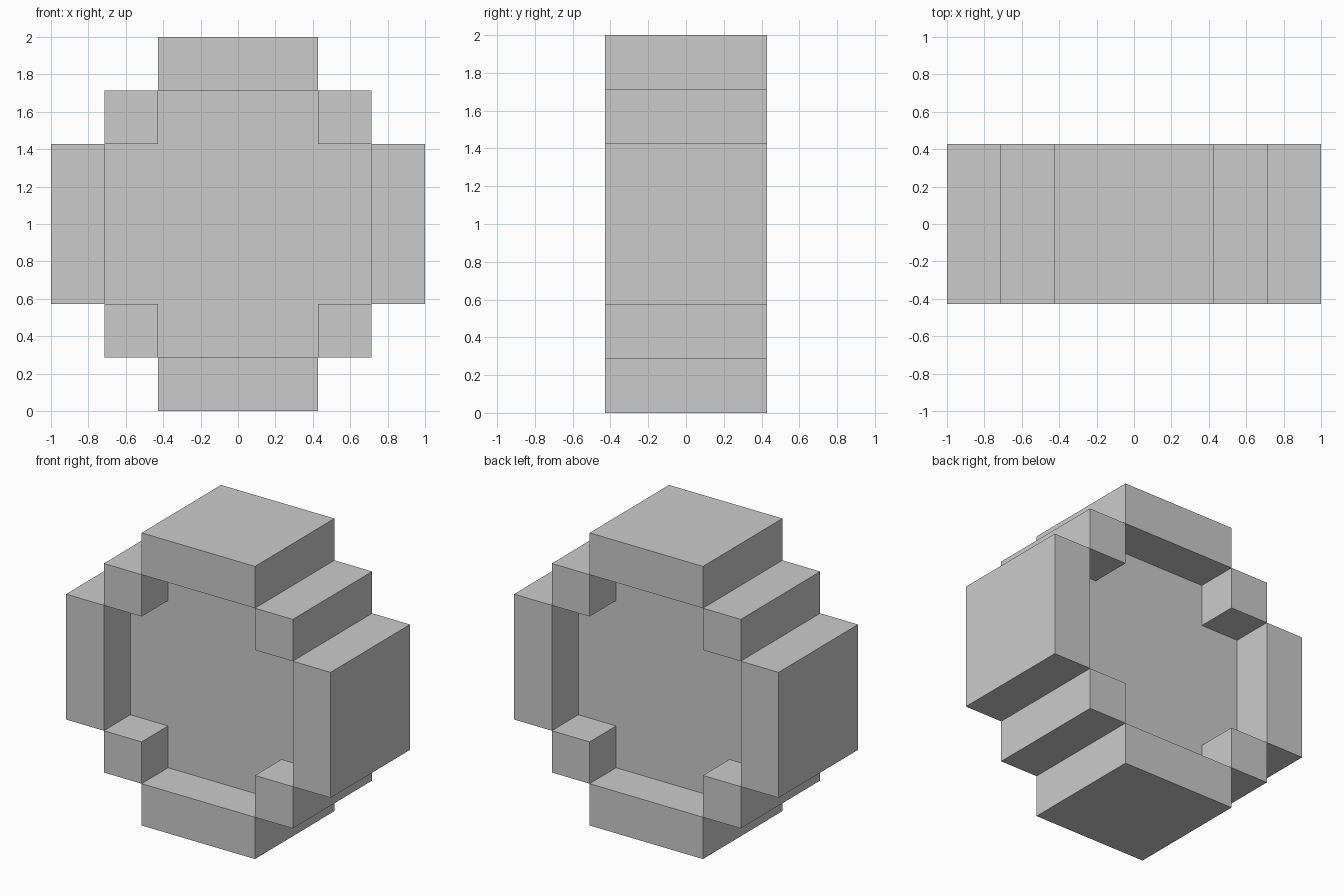
import bpy, bmesh
from mathutils import Vector

if "Cube" in bpy.data.objects:
    bpy.data.objects.remove(bpy.data.objects["Cube"])

U = 2 / 7  # block size: the disc is 7 x 3 x 7 blocks

# Half-width in blocks of the whole disc and of its recessed faces, by |row|
OUTER = {0: 3, 1: 3, 2: 2, 3: 1}
RECESS = {0: 2, 1: 2, 2: 1, 3: -1}


def solid(x, y, z):
    """Middle layer is the full stepped disc; outer layers keep only the rim."""
    if abs(y) > 1 or abs(z) > 3 or abs(x) > OUTER[abs(z)]:
        return False
    return y == 0 or abs(x) > RECESS[abs(z)]


def add_face(bm, cell, axis, sign):
    """Add one outward-facing square on the given side of a block."""
    n, a, b = Vector(), Vector(), Vector()
    n[axis] = sign
    a[(axis + 1) % 3] = 1
    b[(axis + 2) % 3] = sign
    c = Vector(cell) + n / 2 + Vector((0, 0, 3.5))
    corners = [(-1, -1), (1, -1), (1, 1), (-1, 1)]
    bm.faces.new([bm.verts.new((c + (a * i + b * j) / 2) * U) for i, j in corners])


# Stepped rim and recessed centre panel, as one shell of exposed faces
bm = bmesh.new()
for x in range(-3, 4):
    for y in range(-1, 2):
        for z in range(-3, 4):
            if not solid(x, y, z):
                continue
            for axis in range(3):
                for sign in (-1, 1):
                    near = [x, y, z]
                    near[axis] += sign
                    if not solid(*near):
                        add_face(bm, (x, y, z), axis, sign)

# Weld the squares and merge flat areas into single faces
bmesh.ops.remove_doubles(bm, verts=bm.verts, dist=0.001)
bmesh.ops.dissolve_limit(bm, angle_limit=0.01, verts=bm.verts, edges=bm.edges)

mesh = bpy.data.meshes.new("stepped_disc")
bm.to_mesh(mesh)
bm.free()
bpy.context.collection.objects.link(bpy.data.objects.new("stepped_disc", mesh))
